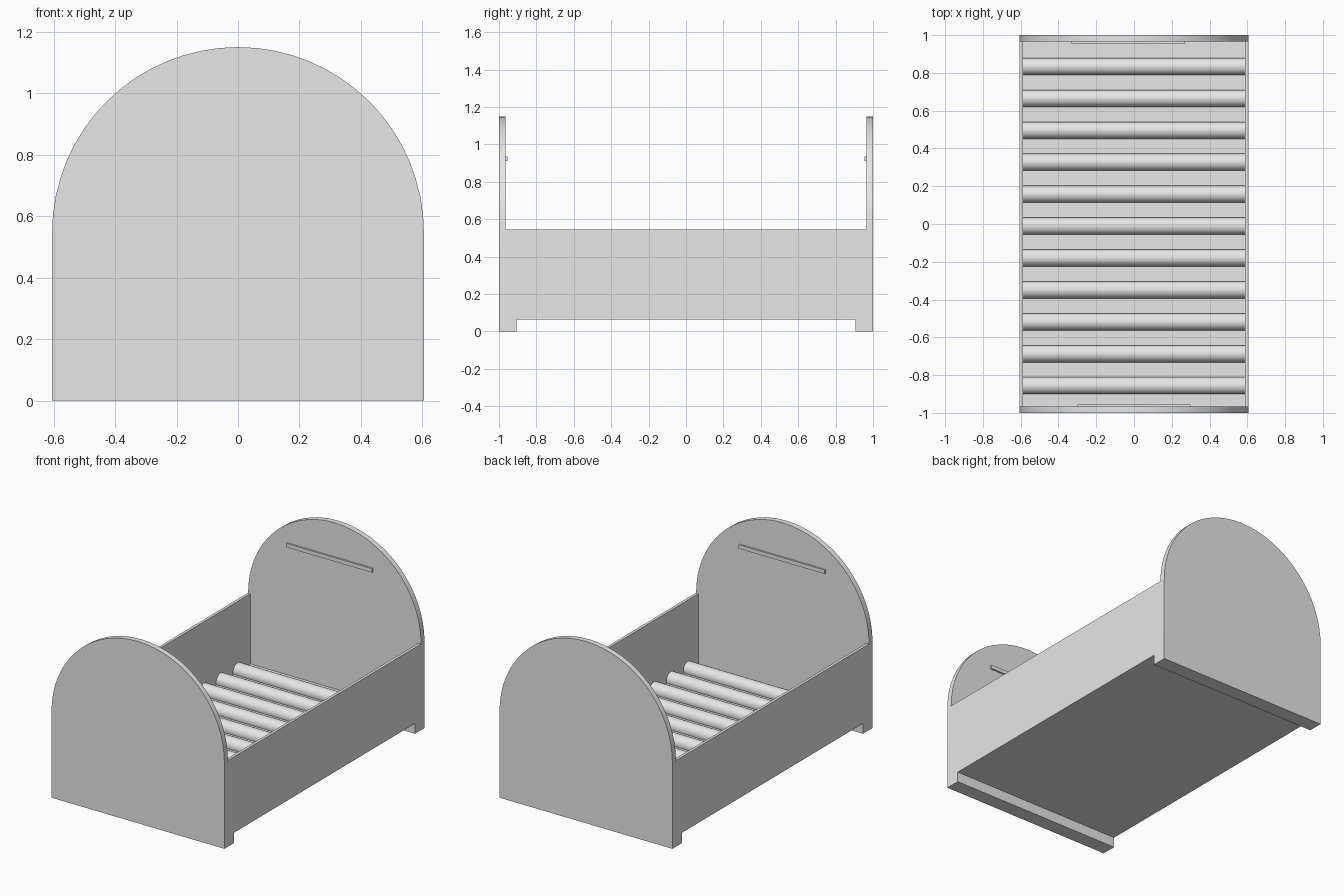
import bpy, bmesh, math
from mathutils import Matrix

cube = bpy.data.objects.get("Cube")
if cube:
    bpy.data.objects.remove(cube)

HALF_W, HALF_L = 0.605, 1.0
BOARD, WALL = 0.035, 0.018
RAIL_TOP, BASE = 0.545, 0.065

grey = bpy.data.materials.new("plain grey")
grey.use_nodes = True
colour = (0.8, 0.8, 0.8, 1)
grey.diffuse_color = colour
grey.node_tree.nodes["Principled BSDF"].inputs["Base Color"].default_value = colour


def finish(name, bm, smooth=False):
    bmesh.ops.recalc_face_normals(bm, faces=bm.faces)
    mesh = bpy.data.meshes.new(name)
    bm.to_mesh(mesh)
    bm.free()
    mesh.materials.append(grey)
    obj = bpy.data.objects.new(name, mesh)
    bpy.context.collection.objects.link(obj)
    if smooth:
        bpy.ops.object.select_all(action="DESELECT")
        obj.select_set(True)
        bpy.context.view_layer.objects.active = obj
        bpy.ops.object.shade_smooth_by_angle(angle=math.radians(30))
    return obj


def box(name, x0, x1, y0, y1, z0, z1):
    bm = bmesh.new()
    centre = Matrix.Translation(((x0 + x1) / 2, (y0 + y1) / 2, (z0 + z1) / 2))
    size = Matrix.Diagonal((x1 - x0, y1 - y0, z1 - z0, 1))
    bmesh.ops.create_cube(bm, size=1, matrix=centre @ size)
    return finish(name, bm)


def arched_board(name, y):
    # Straight sides below a half-round top
    steps = 32
    outline = [(-HALF_W, 0), (HALF_W, 0)]
    for i in range(steps + 1):
        a = math.pi * i / steps
        outline.append((HALF_W * math.cos(a), RAIL_TOP + HALF_W * math.sin(a)))
    bm = bmesh.new()
    face = bm.faces.new([bm.verts.new((x, y, z)) for x, z in outline])
    out = bmesh.ops.extrude_face_region(bm, geom=[face])
    verts = [v for v in out["geom"] if isinstance(v, bmesh.types.BMVert)]
    bmesh.ops.translate(bm, verts=verts, vec=(0, BOARD, 0))
    return finish(name, bm, smooth=True)


# Arched ends
arched_board("footboard", -HALF_L)
arched_board("headboard", HALF_L - BOARD)

# Side rails, flush with the ends
INNER = HALF_L - BOARD
for side, label in ((-1, "right"), (1, "left")):
    xs = sorted((side * HALF_W, side * (HALF_W - WALL)))
    box(label + "_side_rail", *xs, -INNER, INNER, BASE, RAIL_TOP)

# Closed floor and the full-width feet under each end
box("floor", -HALF_W + WALL, HALF_W - WALL, -INNER, INNER, BASE, 0.1)
box("front_foot", -HALF_W, HALF_W, -INNER, -0.905, 0, BASE)
box("back_foot", -HALF_W, HALF_W, 0.905, INNER, 0, BASE)

# Thin ledges on the inner faces of the ends
box("front_ledge", -0.3, 0.3, -INNER, -0.955, 0.91, 0.935)
box("back_ledge", -0.33, 0.27, 0.955, INNER, 0.91, 0.935)

# Round slats across the floor
for i in range(11):
    bm = bmesh.new()
    place = Matrix.Translation((0, 0.834 - 0.169 * i, 0.113)) @ Matrix.Rotation(math.pi / 2, 4, "Y")
    bmesh.ops.create_cone(bm, cap_ends=True, segments=32, radius1=0.045, radius2=0.045,
                          depth=2 * (HALF_W - WALL) + 0.004, matrix=place)
    finish("slat_%d" % (i + 1), bm, smooth=True)
